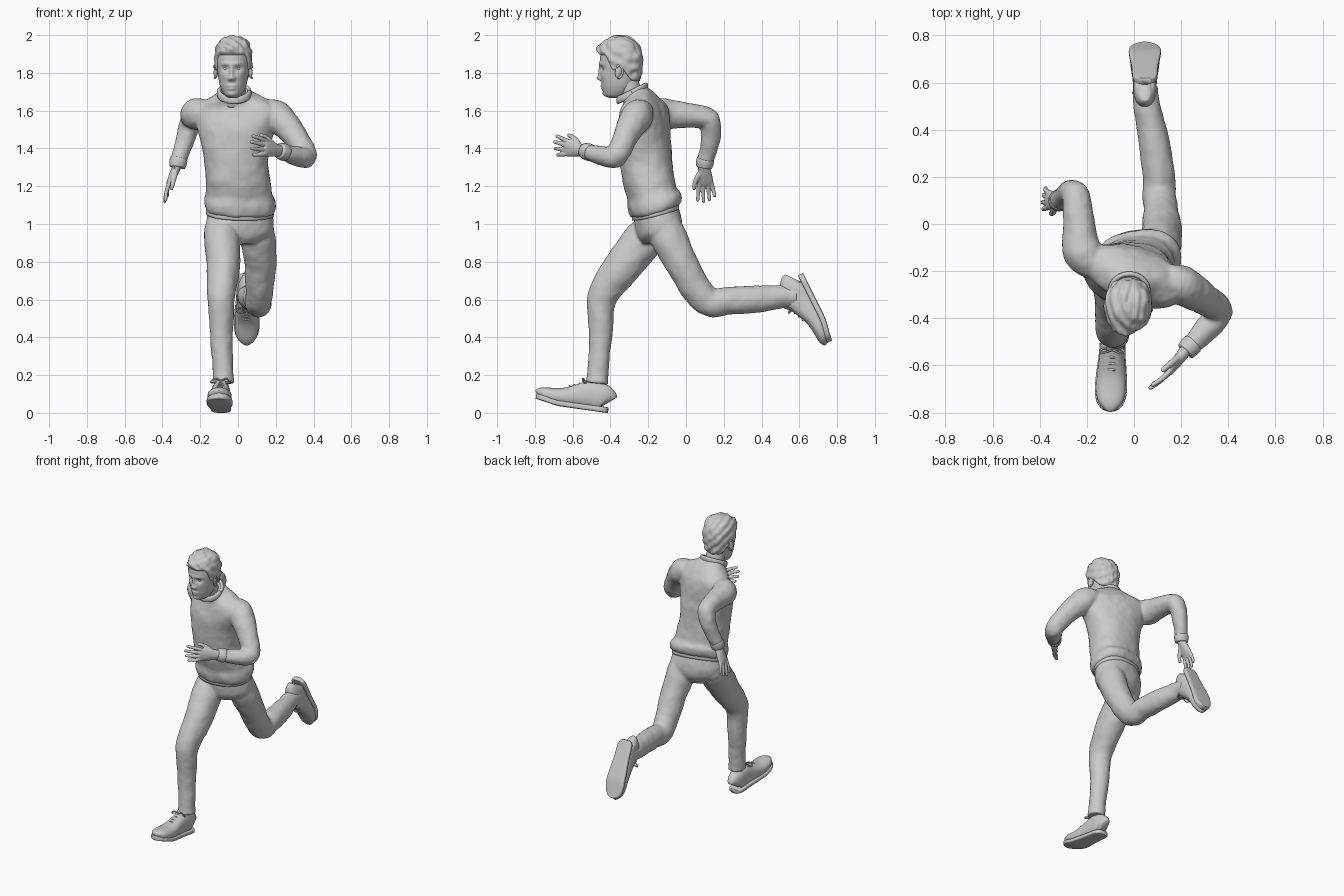
import bpy, bmesh, math
from mathutils import Vector, Matrix, Euler, noise

def sstep(a, b, x):
    t = min(1, max(0, (x - a) / (b - a)))
    return t * t * (3 - 2 * t)

def spline(pts, steps):
    """Catmull-Rom interpolation of tuples of any length"""
    out = []
    for i in range(len(pts) - 1):
        p0, p1, p2, p3 = pts[max(i - 1, 0)], pts[i], pts[i + 1], pts[min(i + 2, len(pts) - 1)]
        for s in range(steps):
            t = s / steps
            out.append([0.5 * (2 * b + (c - a) * t + (2 * a - 5 * b + 4 * c - d) * t * t
                               + (3 * b - a - 3 * c + d) * t ** 3)
                        for a, b, c, d in zip(p0, p1, p2, p3)])
    return out + [list(pts[-1])]

def loft(bm, pts, seg=32, steps=6, n=2.0, ref=(1, 0, 0)):
    """Stations (x,y,z,a,b) follow the path; (x,y,z,a,b,yaw,tilt) are set explicitly"""
    st = spline(pts, steps)
    rings = []
    for i, s in enumerate(st):
        c = Vector(s[:3])
        if len(s) > 5:
            m = Euler((math.radians(s[6]), 0, math.radians(s[5]))).to_matrix()
            u, v = m.col[0], m.col[1]
        else:
            t = (Vector(st[min(i + 1, len(st) - 1)][:3]) - Vector(st[max(i - 1, 0)][:3])).normalized()
            u = Vector(ref)
            u = (u - t * u.dot(t)).normalized()
            v = t.cross(u)
        ring = []
        for k in range(seg):
            w = 2 * math.pi * k / seg
            cx, sy = math.cos(w), math.sin(w)
            ring.append(bm.verts.new(c + u * math.copysign(abs(cx) ** (2 / n), cx) * max(s[3], .001)
                                     + v * math.copysign(abs(sy) ** (2 / n), sy) * max(s[4], .001)))
        rings.append(ring)
    for r, q in zip(rings, rings[1:]):
        for k in range(seg):
            bm.faces.new((r[k], r[(k + 1) % seg], q[(k + 1) % seg], q[k]))
    bm.faces.new(rings[0])
    bm.faces.new(rings[-1])

def finish(bm, name, voxel=0, smooth=0, fold=0, matrix=None):
    if matrix:
        bm.transform(matrix)
    bmesh.ops.recalc_face_normals(bm, faces=bm.faces)
    for f in bm.faces:
        f.smooth = True
    me = bpy.data.meshes.new(name)
    bm.to_mesh(me)
    bm.free()
    ob = bpy.data.objects.new(name, me)
    bpy.context.collection.objects.link(ob)
    if voxel:
        r = ob.modifiers.new("merge", 'REMESH')
        r.mode, r.voxel_size, r.use_smooth_shade = 'VOXEL', voxel, True
    if fold:
        tex = bpy.data.textures.new(name + "_folds", 'CLOUDS')
        tex.noise_scale = 0.09
        d = ob.modifiers.new("folds", 'DISPLACE')
        d.texture, d.strength, d.mid_level = tex, fold, 0.5
    if smooth:
        s = ob.modifiers.new("soften", 'SMOOTH')
        s.factor, s.iterations = 0.5, smooth
    return ob

def rnd(*pts):
    return [(x, y, z, r, r) for x, y, z, r in pts]

# Sweater: torso with a gathered hem and both sleeves
bm = bmesh.new()
loft(bm, [(.012, -.16, 1.065, .175, .118, 12, 17), (.012, -.162, 1.085, .188, .137, 12, 17),
          (.01, -.168, 1.125, .19, .143, 11, 15), (.005, -.18, 1.165, .176, .132, 8, 12),
          (0, -.198, 1.23, .172, .138, 5, 6), (-.008, -.21, 1.32, .168, .137, 0, 4),
          (-.01, -.218, 1.43, .185, .135, -8, 4), (-.01, -.222, 1.52, .212, .128, -15, 5),
          (-.005, -.222, 1.59, .228, .112, -18, 8), (-.008, -.232, 1.64, .195, .09, -18, 12),
          (-.018, -.258, 1.68, .11, .078, -12, 22), (-.02, -.28, 1.705, .075, .066, -5, 26)], 48, n=2.3)
loft(bm, rnd((.12, -.23, 1.585, .06), (.195, -.255, 1.575, .083), (.285, -.31, 1.485, .07),
             (.35, -.355, 1.385, .06), (.355, -.385, 1.355, .057), (.30, -.455, 1.362, .052),
             (.235, -.522, 1.383, .04), (.222, -.535, 1.387, .04)))
loft(bm, rnd((-.13, -.19, 1.59, .06), (-.215, -.125, 1.583, .083), (-.235, .01, 1.575, .066),
             (-.244, .105, 1.562, .06), (-.254, .13, 1.53, .057), (-.285, .127, 1.43, .05),
             (-.317, .1, 1.325, .042), (-.32, .097, 1.31, .042)))
finish(bm, "sweater", .008, 6, .013)

# Collar and cuffs
bm = bmesh.new()
ring = []
for k in range(25):
    w = 2 * math.pi * k / 24
    y = .073 * math.sin(w)
    ring.append((-.02 + .08 * math.cos(w), -.285 + y, 1.692 + .5 * y, .02, .011))
loft(bm, ring, 12, 3, 2.6, ref=(0, 0, 1))
finish(bm, "collar")
bm = bmesh.new()
loft(bm, rnd((.25, -.507, 1.377, .045), (.237, -.52, 1.382, .046), (.218, -.54, 1.388, .041)), 24, 4)
loft(bm, rnd((-.313, .104, 1.345, .046), (-.317, .1, 1.325, .047), (-.321, .096, 1.3, .042)), 24, 4)
finish(bm, "sleeve_cuffs")

# Trousers: pelvis and both legs
bm = bmesh.new()
loft(bm, [(.01, -.165, 1.1, .16, .108, 12, 15), (.012, -.148, 1.01, .178, .122, 12, 13),
          (.014, -.142, .95, .165, .115, 12, 8), (.012, -.145, .895, .09, .08, 10, 0)], 48, n=2.2)
loft(bm, [(-.085, -.155, 1.0, .085, .09), (-.085, -.215, .93, .095, .105), (-.078, -.335, .775, .088, .1),
          (-.088, -.43, .645, .077, .083), (-.089, -.452, .56, .069, .072), (-.088, -.45, .46, .062, .067),
          (-.085, -.458, .33, .056, .058), (-.077, -.468, .2, .055, .058), (-.075, -.472, .155, .058, .062)])
loft(bm, [(.1, -.12, 1.0, .085, .09), (.108, -.085, .91, .092, .096), (.118, -.02, .785, .083, .086),
          (.113, .055, .655, .075, .08), (.108, .13, .585, .07, .076), (.103, .23, .592, .068, .073),
          (.08, .38, .602, .065, .07), (.053, .51, .614, .055, .061), (.046, .585, .617, .054, .06)])
finish(bm, "trousers", .008, 6, .011)

# Back pockets and belt line
bm = bmesh.new()
loft(bm, [(.01, -.161, 1.05, .181, .124, 12, 15), (.01, -.163, 1.085, .18, .124, 12, 15)], 48, 3, n=2.2)
finish(bm, "waistband")

# Shoes, built with the heel at the origin and the toe towards -y
SHOE = [(.002, .022, .1), (-.012, .04, .128), (-.045, .048, .148), (-.1, .05, .152), (-.15, .053, .13),
        (-.22, .06, .1), (-.29, .063, .08), (-.34, .054, .066), (-.368, .034, .053), (-.379, .012, .04)]

def shoe(side, matrix):
    def spring(b):
        for v in b.verts:
            v.co.z += .022 * sstep(-.24, -.4, v.co.y)
    bm = bmesh.new()
    loft(bm, [(0, y, h / 2 + .006, w, h / 2) for y, w, h in SHOE], 40, 5, 2.3)
    spring(bm)
    finish(bm, side + "_shoe_upper", matrix=matrix)
    bm = bmesh.new()
    loft(bm, [(0, y * 1.02 + .004, .015, w * 1.05 + .002, .015) for y, w, h in SHOE], 40, 5, 5)
    spring(bm)
    finish(bm, side + "_shoe_sole", matrix=matrix)
    # laces, bow and tongue
    bm = bmesh.new()
    for y, z in ((-.14, .146), (-.165, .133), (-.19, .122), (-.215, .112)):
        loft(bm, rnd((-.034, y, z - .022, .004), (0, y, z + .001, .005), (.034, y, z - .022, .004)), 8, 5, ref=(0, 1, 0))
    for s in (-1, 1):
        loft(bm, rnd((0, -.135, .15, .004), (s * .03, -.15, .162, .004), (s * .052, -.145, .145, .004),
                     (s * .035, -.13, .142, .004), (0, -.137, .15, .004)), 8, 5, ref=(.1, .3, 1))
    loft(bm, [(0, -.2, .1, .022, .006), (0, -.14, .14, .026, .007), (0, -.115, .17, .024, .005)], 16, 5)
    finish(bm, side + "_shoe_laces", matrix=matrix)

shoe("front", Matrix.Translation((-.088, -.42, 0)) @ Euler((math.radians(-8), 0, math.radians(-2))).to_matrix().to_4x4())
shoe("rear", Matrix.Translation((.046, .622, .735)) @ Euler((math.radians(116.5), 0, 0)).to_matrix().to_4x4())

# Hands: x towards the thumb, y along the fingers
def hand(name, wrist, tip, thumb, curl, size):
    d = (Vector(tip) - Vector(wrist)).normalized()
    b = Vector(thumb)
    b = (b - d * b.dot(d)).normalized()
    m = Matrix((b, d, b.cross(d))).transposed().to_4x4() * size
    m[3][3] = 1
    m.translation = wrist
    bm = bmesh.new()
    loft(bm, [(0, -.05, 0, .028, .025), (0, 0, 0, .03, .023), (0, .04, 0, .037, .021),
              (0, .085, 0, .042, .016), (0, .105, 0, .038, .011)], 24)
    for x, ln in ((.032, .078), (.011, .088), (-.011, .08), (-.031, .062)):
        loft(bm, rnd((x * .8, .075, 0, .01), (x * 1.05, .1, 0, .011), (x * 1.25, .1 + ln * .5, curl * .006, .0098),
                     (x * 1.4, .096 + ln, curl * .018, .0085), (x * 1.42, .1 + ln, curl * .02, .004)), 12)
    loft(bm, rnd((.015, .02, curl * .004, .015), (.038, .05, curl * .01, .014), (.054, .082, curl * .017, .0115),
                 (.058, .108, curl * .022, .009), (.058, .114, curl * .023, .004)), 12, ref=(0, 0, 1))
    finish(bm, name, .0035, 3, matrix=m)

hand("forward_hand", (.208, -.55, 1.39), (.075, -.72, 1.42), (0, 0, 1), -1, 1.1)
hand("trailing_hand", (-.325, .096, 1.3), (-.41, .11, 1.115), (0, -1, 0), 1, 1.03)

# Head: rings of (z, front y, back y, half width), then sculpted with soft bumps
HEAD = [(1.668, -.405, -.345, .02), (1.682, -.43, -.315, .044), (1.725, -.443, -.275, .067),
        (1.78, -.45, -.25, .079), (1.84, -.456, -.24, .087), (1.895, -.453, -.24, .089),
        (1.945, -.435, -.26, .078), (1.975, -.402, -.295, .05), (1.986, -.37, -.33, .015)]
TURN = Matrix.Translation((-.025, -.345, 0)) @ Matrix.Rotation(math.radians(-5), 4, 'Z') @ Matrix.Translation((0, .345, 0))

def head_loft(bm):
    loft(bm, [(0, (f + b) / 2, z, w, (b - f) / 2, 0, 0) for z, f, b, w in HEAD], 144, 10, 2.15)

def push(bm, c, sig, move, mirror=False):
    for s in ((1, -1) if mirror else (1,)):
        for v in bm.verts:
            q = sum(((p - o) / g) ** 2 for p, o, g in zip(v.co, (c[0] * s, c[1], c[2]), sig))
            if q < 12:
                v.co += Vector(move) * math.exp(-q / 2)

bm = bmesh.new()
head_loft(bm)
push(bm, (.034, -.44, 1.822), (.015, .04, .011), (0, .013, 0), True)     # eye sockets
push(bm, (.032, -.45, 1.847), (.02, .04, .007), (0, -.006, 0), True)     # brows
push(bm, (.045, -.43, 1.785), (.018, .04, .016), (0, -.005, 0), True)    # cheekbones
push(bm, (0, -.455, 1.808), (.008, .04, .02), (0, -.012, 0))             # nose bridge
push(bm, (0, -.455, 1.774), (.010, .05, .010), (0, -.021, -.003))        # nose tip
push(bm, (.014, -.45, 1.768), (.006, .04, .006), (0, -.009, 0), True)    # nostrils
push(bm, (0, -.445, 1.731), (.018, .04, .005), (0, -.009, 0))            # upper lip
push(bm, (0, -.445, 1.715), (.015, .04, .005), (0, -.009, 0))            # lower lip
push(bm, (0, -.43, 1.685), (.018, .04, .010), (0, -.009, 0))             # chin
finish(bm, "head", smooth=1, matrix=TURN)

bm = bmesh.new()
for s in (-1, 1):
    bmesh.ops.create_uvsphere(bm, u_segments=20, v_segments=12, radius=.0125,
                              matrix=Matrix.Translation((s * .033, -.426, 1.823)))
finish(bm, "eyes", matrix=TURN)

# Ears: lobe plus curled rim
bm = bmesh.new()
for s in (-1, 1):
    m = Matrix.Translation((s * .091, -.348, 1.808)) @ Euler((math.radians(-12), 0, s * math.radians(25))).to_matrix().to_4x4()
    bmesh.ops.create_uvsphere(bm, u_segments=20, v_segments=12, radius=1,
                              matrix=m @ Matrix.Diagonal((.009, .02, .036, 1)))
    rim = [m @ Vector((s * .006, .02 * math.sin(a), .036 * math.cos(a)))
           for a in [math.radians(-60 + 30 * k) for k in range(9)]]
    loft(bm, [(*p, .0055, .0055) for p in rim], 10, 4)
finish(bm, "ears", matrix=TURN)

# Hair: swollen head shell above the hairline, sunk below it
bm = bmesh.new()
head_loft(bm)
mid = Vector((0, -.345, 1.84))
for v in bm.verts:
    x, y, z = v.co
    line = 1.893 - .08 * sstep(-.425, -.375, y) - .055 * sstep(-.335, -.275, y)
    streak = .006 * noise.noise(Vector((x * 55, y * 18, z * 30))) + .003 * math.sin(90 * x + 60 * y + 110 * z)
    k = sstep(line - .007, line + .007, z)
    v.co += (v.co - mid).normalized() * (-.022 * (1 - k) + (.011 + streak) * k)
push(bm, (-.025, -.455, 1.925), (.045, .03, .018), (0, -.02, .012))
finish(bm, "hair", smooth=1, matrix=TURN)

# Neck
bm = bmesh.new()
loft(bm, [(-.02, -.265, 1.64, .066, .06), (-.022, -.295, 1.71, .062, .057), (-.025, -.325, 1.8, .062, .06)], 32)
finish(bm, "neck")
